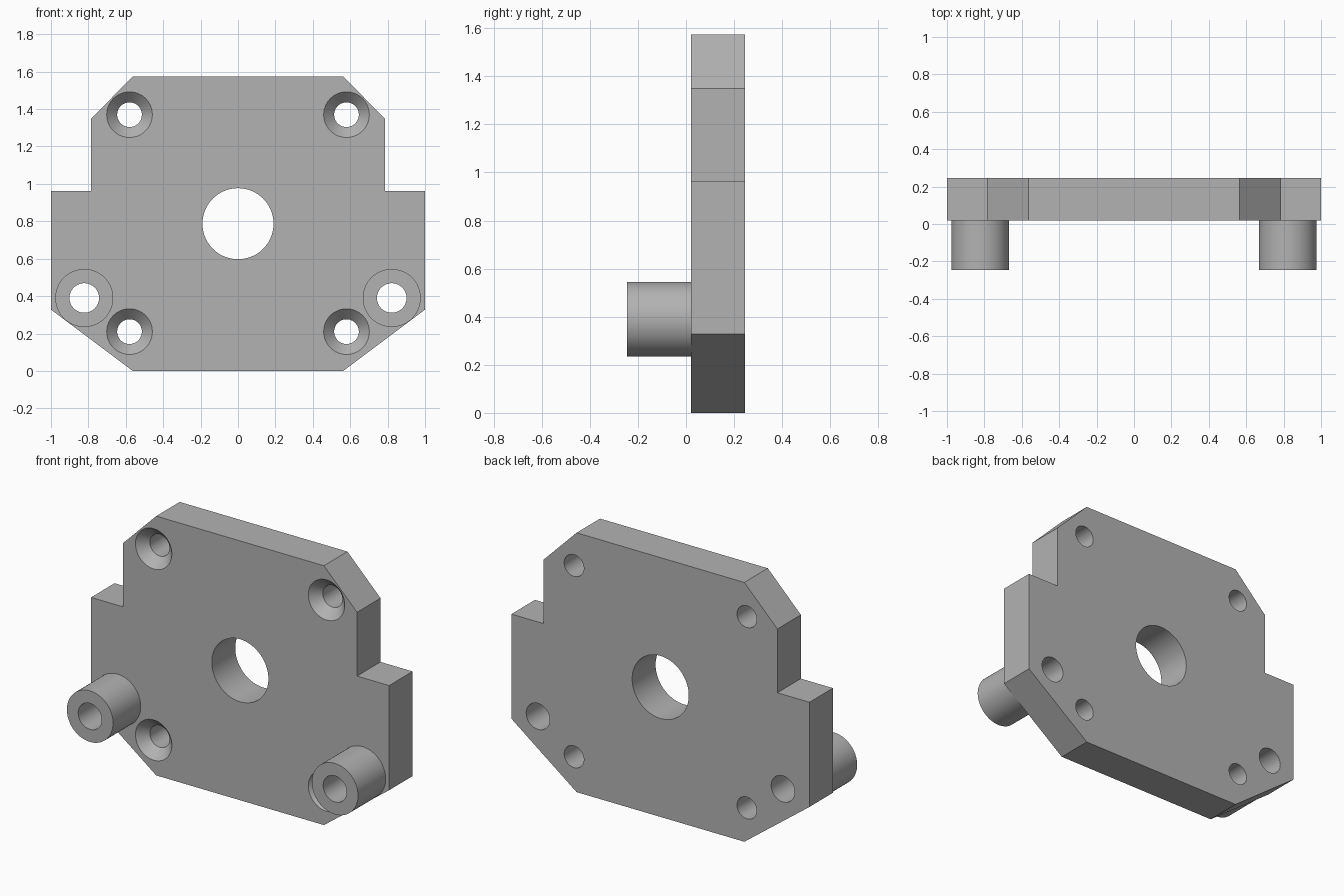
import bpy, bmesh
from math import cos, sin, tau, radians

cube = bpy.data.objects.get("Cube")
if cube:
    bpy.data.objects.remove(cube, do_unlink=True)

grey = bpy.data.materials.new("machined_grey")
grey.use_nodes = True
grey.diffuse_color = (0.45, 0.45, 0.45, 1)
grey.node_tree.nodes["Principled BSDF"].inputs["Base Color"].default_value = grey.diffuse_color

FRONT, BACK, BOSS_FRONT = 0.02, 0.245, -0.245
SIDES = 64


def make_object(name, bm):
    bmesh.ops.recalc_face_normals(bm, faces=bm.faces)
    mesh = bpy.data.meshes.new(name)
    bm.to_mesh(mesh)
    bm.free()
    mesh.materials.append(grey)
    obj = bpy.data.objects.new(name, mesh)
    bpy.context.collection.objects.link(obj)
    return obj


def turned(name, profile, x, z, hollow=False):
    """Revolve (radius, y) points around a y-axis through (x, z)."""
    bm = bmesh.new()
    rings = [[bm.verts.new((x + r * cos(tau * i / SIDES), y, z + r * sin(tau * i / SIDES)))
              for i in range(SIDES)] for r, y in profile]
    pairs = list(zip(rings, rings[1:]))
    if hollow:
        pairs.append((rings[-1], rings[0]))
    else:
        bm.faces.new(rings[0])
        bm.faces.new(rings[-1])
    for a, b in pairs:
        for i in range(SIDES):
            j = (i + 1) % SIDES
            bm.faces.new((a[i], a[j], b[j], b[i]))
    return make_object(name, bm)


def smooth(obj):
    bpy.ops.object.select_all(action='DESELECT')
    obj.select_set(True)
    bpy.context.view_layer.objects.active = obj
    bpy.ops.object.shade_smooth_by_angle(angle=radians(30))


# Plate: mirrored half outline, extruded through its thickness
half = [(0.563, 0), (1, 0.328), (1, 0.963), (0.785, 0.963), (0.785, 1.35), (0.563, 1.573)]
outline = half + [(-x, z) for x, z in reversed(half)]
bm = bmesh.new()
face = bm.faces.new([bm.verts.new((x, FRONT, z)) for x, z in outline])
extruded = bmesh.ops.extrude_face_region(bm, geom=[face])["geom"]
bmesh.ops.translate(bm, vec=(0, BACK - FRONT, 0),
                    verts=[v for v in extruded if isinstance(v, bmesh.types.BMVert)])
plate = make_object("mounting_plate", bm)

# Cutters: centre bore, countersunk screw holes and boss holes
END, START = BACK + 0.05, FRONT - 0.05
cutters = [turned("centre_bore_cutter", [(0.19, START), (0.19, END)], 0, 0.787)]
for side in (-1, 1):
    for z in (0.21, 1.37):
        sink = [(0.122, START), (0.122, FRONT), (0.066, FRONT + 0.058), (0.066, END)]
        cutters.append(turned("screw_hole_cutter", sink, side * 0.58, z))
    cutters.append(turned("boss_hole_cutter", [(0.079, START), (0.079, END)], side * 0.822, 0.39))

bpy.context.view_layer.objects.active = plate
for cutter in cutters:
    cutter.hide_render = True
    mod = plate.modifiers.new("hole", 'BOOLEAN')
    mod.operation, mod.solver, mod.object = 'DIFFERENCE', 'EXACT', cutter
    bpy.ops.object.modifier_apply(modifier=mod.name)
    bpy.data.objects.remove(cutter, do_unlink=True)
smooth(plate)

# Hollow bosses on the front face
for side, label in ((-1, "right"), (1, "left")):
    tube = [(0.155, BOSS_FRONT), (0.155, FRONT), (0.079, FRONT), (0.079, BOSS_FRONT)]
    smooth(turned(label + "_boss", tube, side * 0.822, 0.39, hollow=True))
